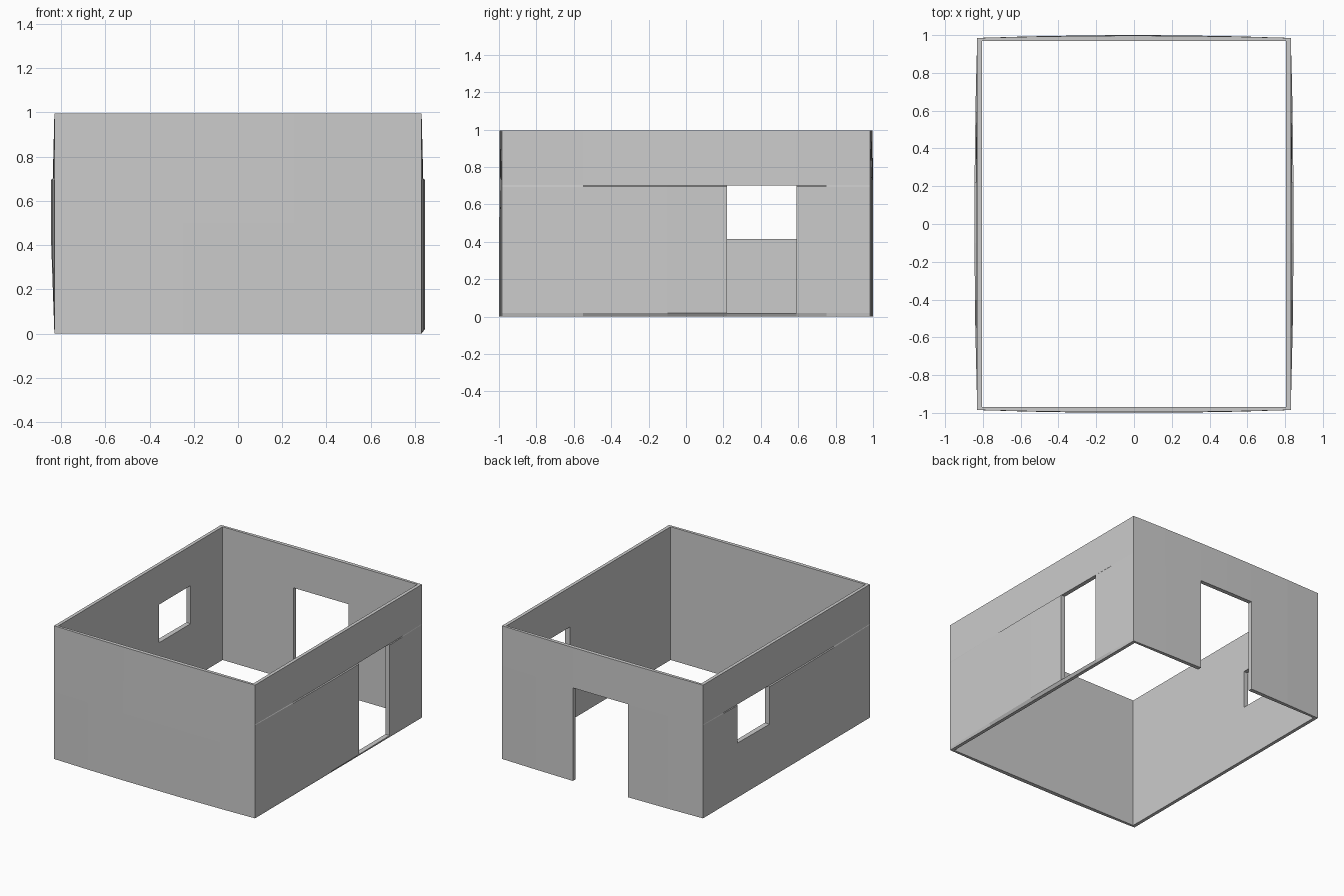
import bpy, bmesh

if "Cube" in bpy.data.objects:
    bpy.data.objects.remove(bpy.data.objects["Cube"])

HX, HY = 0.83, 0.985      # outer corners
IX, IY = 0.805, 0.968     # inner corners
TOP = 0.995


def wall(name, us, rows, bulge, place, outer, inner, opening=None):
    """Two-layer wall panel with mitred ends. rows: (height, bulge weight)."""
    bm = bmesh.new()
    nu, nz = len(us), len(rows)
    verts = {}
    for i, u in enumerate(us):
        for k, (z, w) in enumerate(rows):
            half_out, d_out = outer
            half_in, d_in = inner
            swell = bulge * w * (1 - (u / half_out) ** 2)
            ui = max(-half_in, min(half_in, u))
            verts[i, k, 0] = bm.verts.new(place(u, d_out + swell, z))
            verts[i, k, 1] = bm.verts.new(place(ui, d_in, z))

    def solid(i, k):
        if not (0 <= i < nu - 1 and 0 <= k < nz - 1):
            return False
        if opening:
            u0, u1, z0, z1 = opening
            uc = (us[i] + us[i + 1]) / 2
            zc = (rows[k][0] + rows[k + 1][0]) / 2
            return not (u0 < uc < u1 and z0 < zc < z1)
        return True

    for i in range(nu - 1):
        for k in range(nz - 1):
            if not solid(i, k):
                continue
            ring = [(i, k), (i + 1, k), (i + 1, k + 1), (i, k + 1)]
            bm.faces.new([verts[a, b, 0] for a, b in ring])
            bm.faces.new([verts[a, b, 1] for a, b in reversed(ring)])
            # rims and opening jambs
            steps = [(0, -1), (1, 0), (0, 1), (-1, 0)]
            for n, (di, dk) in enumerate(steps):
                if solid(i + di, k + dk) or not 0 <= i + di < nu - 1:
                    continue
                a, b = ring[n], ring[(n + 1) % 4]
                bm.faces.new([verts[(*b, 0)], verts[(*a, 0)],
                              verts[(*a, 1)], verts[(*b, 1)]])
    # make the outer layer face away from the room
    first = bm.faces[:][0] if not bm.faces.ensure_lookup_table() else None
    first.normal_update()
    if first.normal.dot(first.calc_center_median()) < 0:
        bmesh.ops.reverse_faces(bm, faces=bm.faces[:])
    mesh = bpy.data.meshes.new(name)
    bm.to_mesh(mesh)
    bm.free()
    ob = bpy.data.objects.new(name, mesh)
    bpy.context.collection.objects.link(ob)
    return ob


end_walls = ((HX, HY), (IX, IY))
side_walls = ((HY, HX), (IY, IX))

# front wall, plain and bowed outwards
wall("front_wall", [-HX, -0.55, -0.25, 0.25, 0.55, HX],
     [(0, 1), (0.5, 1), (TOP, 0.8)], 0.015,
     lambda u, d, z: (u, -d, z), *end_walls)

# back wall with wide doorway down to the ground
wall("back_wall", [-HX, -0.55, -0.22, 0.0, 0.235, 0.55, HX],
     [(0, 1), (0.35, 1), (0.695, 1), (TOP, 0.8)], 0.015,
     lambda u, d, z: (u, d, z), *end_walls, opening=(-0.22, 0.235, -1, 0.695))

# right wall with door above a low sill and a faint ledge at its head
side_us = [-HY, -0.55, -0.1, 0.22, 0.59, 0.75, HY]
wall("right_wall", side_us,
     [(0, 0), (0.02, 1), (0.695, 1), (0.70, 0.5), (TOP, 0)], 0.015,
     lambda u, d, z: (d, u, z), *side_walls, opening=(0.22, 0.59, 0.02, 0.698))

# left wall with window
wall("left_wall", side_us,
     [(0, 0), (0.415, 1), (0.695, 1), (0.70, 0.5), (TOP, 0)], 0.015,
     lambda u, d, z: (-d, u, z), *side_walls, opening=(0.22, 0.59, 0.415, 0.698))
